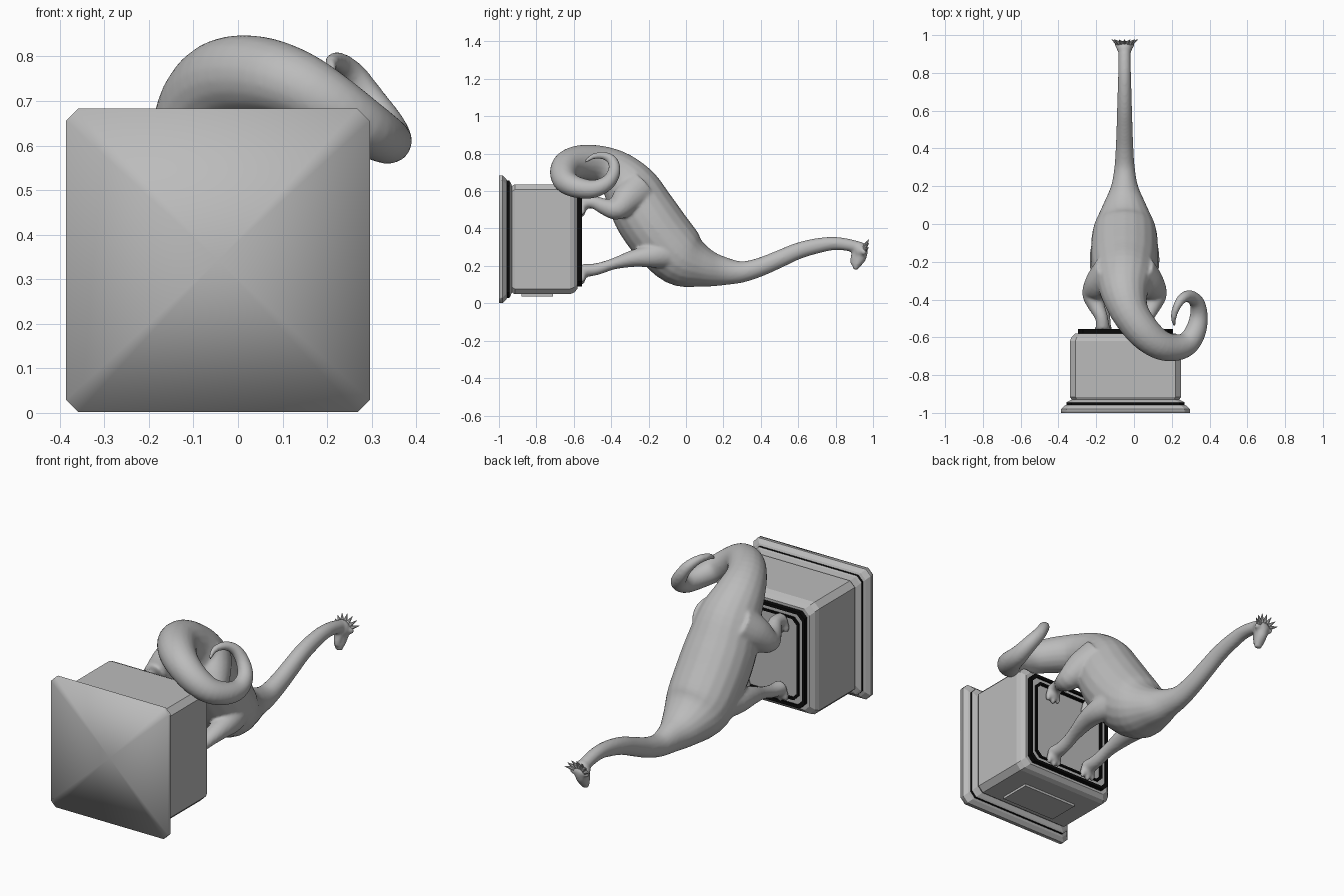
import bpy, bmesh, math
from mathutils import Vector, Matrix

if "Cube" in bpy.data.objects:
    bpy.data.objects.remove(bpy.data.objects["Cube"])

CX = -0.05                      # mirror plane of the animal


def material(name, v):
    m = bpy.data.materials.new(name)
    m.diffuse_color = (v, v, v, 1)
    m.use_nodes = True
    m.node_tree.nodes["Principled BSDF"].inputs["Base Color"].default_value = m.diffuse_color
    return m


GREY = material("stone_grey", 0.5)
BLACK = material("trim_black", 0.003)


def finish(bm, name, mats=(GREY,), smooth=True):
    bmesh.ops.recalc_face_normals(bm, faces=bm.faces[:])
    for f in bm.faces:
        f.smooth = smooth
    me = bpy.data.meshes.new(name)
    bm.to_mesh(me)
    bm.free()
    ob = bpy.data.objects.new(name, me)
    bpy.context.collection.objects.link(ob)
    for m in mats:
        me.materials.append(m)
    return ob


def resample(pts, n):
    """Catmull-Rom through tuples of any length."""
    out = []
    for i in range(len(pts) - 1):
        p = [pts[max(i - 1, 0)], pts[i], pts[i + 1], pts[min(i + 2, len(pts) - 1)]]
        for k in range(n):
            t = k / n
            out.append([0.5 * (2 * b + (c - a) * t + (2 * a - 5 * b + 4 * c - d) * t * t
                               + (3 * b - a - 3 * c + d) * t ** 3) for a, b, c, d in zip(*p)])
    return out + [list(pts[-1])]


def tube(bm, pts, n=4, seg=20):
    """Closed tube; each point is x, y, z, radius across, radius in the side plane."""
    pts = resample(pts, n)
    cs = [Vector(p[:3]) for p in pts]
    side, rings = Vector((1, 0, 0)), []
    for i, p in enumerate(pts):
        t = (cs[min(i + 1, len(cs) - 1)] - cs[max(i - 1, 0)]).normalized()
        side = (side - t * side.dot(t)).normalized()
        up = t.cross(side)
        rings.append([bm.verts.new(cs[i] + side * p[3] * math.cos(a) + up * p[4] * math.sin(a))
                      for a in (2 * math.pi * k / seg for k in range(seg))])
    for a, b in zip(rings, rings[1:]):
        for k in range(seg):
            bm.faces.new((a[k], a[(k + 1) % seg], b[(k + 1) % seg], b[k]))
    bm.faces.new(rings[0][::-1])
    bm.faces.new(rings[-1])


def ball(bm, c, s, rot=0.0):
    m = Matrix.Translation(c) @ Matrix.Rotation(rot, 4, 'X') @ Matrix.Diagonal((*s, 1))
    bmesh.ops.create_uvsphere(bm, u_segments=16, v_segments=10, radius=1, matrix=m)


# ---- plinth: chamfered square rings (height along y, half size, black band above)
profile = [(-1, .341, 0), (-.98, .341, 0), (-.962, .323, 0), (-.957, .313, 1), (-.945, .313, 0),
           (-.94, .306, 0), (-.93, .285, 0), (-.915, .294, 0), (-.62, .294, 0), (-.598, .285, 0),
           (-.58, .265, 0), (-.58, .252, 1), (-.557, .252, 1), (-.557, .237, 1), (-.566, .237, 0),
           (-.566, .217, 1), (-.557, .217, 1), (-.557, .207, 1), (-.572, .207, 0)]
bm = bmesh.new()
rings = []
for y, h, _ in profile:
    c = h - 0.028
    rings.append([bm.verts.new((-.045 + x, y, .3425 + z)) for x, z in
                  ((h, -c), (h, c), (c, h), (-c, h), (-h, c), (-h, -c), (-c, -h), (c, -h))])
for i in range(len(rings) - 1):
    for k in range(8):
        a, b = rings[i], rings[i + 1]
        f = bm.faces.new((a[k], a[(k + 1) % 8], b[(k + 1) % 8], b[k]))
        f.material_index = profile[i][2]
hub = bm.verts.new((-.045, -1, .3425))
for k in range(8):
    bm.faces.new((rings[0][(k + 1) % 8], rings[0][k], hub))
bm.faces.new(rings[-1])
for e in bm.edges:              # soft underside, crisp everywhere else
    e.smooth = all(v.co.y < -.999 for v in e.verts)
finish(bm, "plinth", (GREY, BLACK))

# ---- plaque on the plinth
bm = bmesh.new()
bmesh.ops.create_cube(bm, size=1, matrix=Matrix.Translation((-.045, -.795, .043))
                      @ Matrix.Diagonal((.32, .17, .014, 1)))
finish(bm, "plaque", smooth=False)

# ---- animal: neck, trunk and curled tail as one tube
bm = bmesh.new()
trunk = [(.945, .285, .03, .03), (.9, .305, .032, .032), (.8, .32, .034, .035), (.7, .307, .037, .041),
         (.6, .28, .04, .044), (.5, .237, .043, .047), (.4, .195, .047, .05), (.3, .168, .054, .057),
         (.2, .172, .072, .077), (.1, .19, .115, .105), (-.02, .24, .165, .155), (-.13, .355, .178, .17),
         (-.22, .48, .175, .17), (-.29, .605, .155, .152), (-.37, .695, .125, .122)]
tail = [(-.02, -.47, .745, .1), (.05, -.57, .755, .09), (.13, -.635, .735, .08), (.21, -.655, .69, .072),
        (.28, -.635, .645, .063), (.325, -.57, .617, .056), (.343, -.49, .612, .048),
        (.335, -.42, .645, .04), (.3, -.385, .70, .034), (.262, -.39, .757, .028),
        (.23, -.43, .787, .022), (.21, -.49, .787, .016), (.215, -.54, .757, .008)]
tube(bm, [(CX, y, z, rx, r) for y, z, rx, r in trunk] + [(x, y, z, r, r) for x, y, z, r in tail])

# head: skull, snout, jaw
ball(bm, (CX, .93, .285), (.042, .036, .045))
tube(bm, [(CX, .94, .29, .04, .034), (CX, .93, .245, .032, .034), (CX, .912, .205, .026, .022),
          (CX, .905, .18, .018, .012)])
tube(bm, [(CX, .905, .27, .025, .02), (CX, .895, .235, .02, .016), (CX, .89, .205, .014, .01)])

for s in (-1, 1):
    ball(bm, (CX + s * .04, .95, .275), (.014, .016, .018))          # brow
    # hind leg: thigh, knee, shin
    tube(bm, [(CX + s * x, y, z, a, b) for x, y, z, a, b in (
        (.08, -.24, .62, .08, .1), (.13, -.31, .56, .078, .085), (.165, -.37, .505, .06, .06),
        (.15, -.43, .515, .045, .045), (.122, -.495, .54, .034, .034), (.115, -.555, .535, .036, .032))])
    # fore leg
    tube(bm, [(CX + s * x, y, z, a, b) for x, y, z, a, b in (
        (.09, -.05, .27, .07, .085), (.125, -.17, .255, .06, .065), (.125, -.28, .24, .05, .046),
        (.115, -.39, .21, .036, .03), (.11, -.48, .182, .034, .032), (.11, -.555, .175, .04, .036))])
    # feet with three toes each
    for x, z in ((.115, .52), (.11, .16)):
        ball(bm, (CX + s * x, -.55, z), (.042, .022, .04))
        for k in (-1, 0, 1):
            ball(bm, (CX + s * x + k * .03, -.555, z - .034 + abs(k) * .01), (.014, .017, .026))
animal = finish(bm, "animal_body")
fuse = animal.modifiers.new("fuse", 'REMESH')
fuse.mode = 'VOXEL'
fuse.voxel_size = 0.008
fuse.use_smooth_shade = True
soft = animal.modifiers.new("soften", 'SMOOTH')
soft.factor = 0.5
soft.iterations = 6

# ---- crown of small spikes fanned over the back of the head
bm = bmesh.new()
for k in range(-3, 4):
    a = k * .42
    d = Vector((math.sin(a) * .8, .45, math.cos(a) * .8)).normalized()
    base = Vector((CX + math.sin(a) * .04, .958, .278 + math.cos(a) * .032))
    m = Matrix.Translation(base + d * .016) @ d.to_track_quat('Z', 'Y').to_matrix().to_4x4()
    bmesh.ops.create_cone(bm, cap_ends=True, segments=8, radius1=.013, radius2=.001, depth=.045, matrix=m)
finish(bm, "head_spikes", smooth=False)
